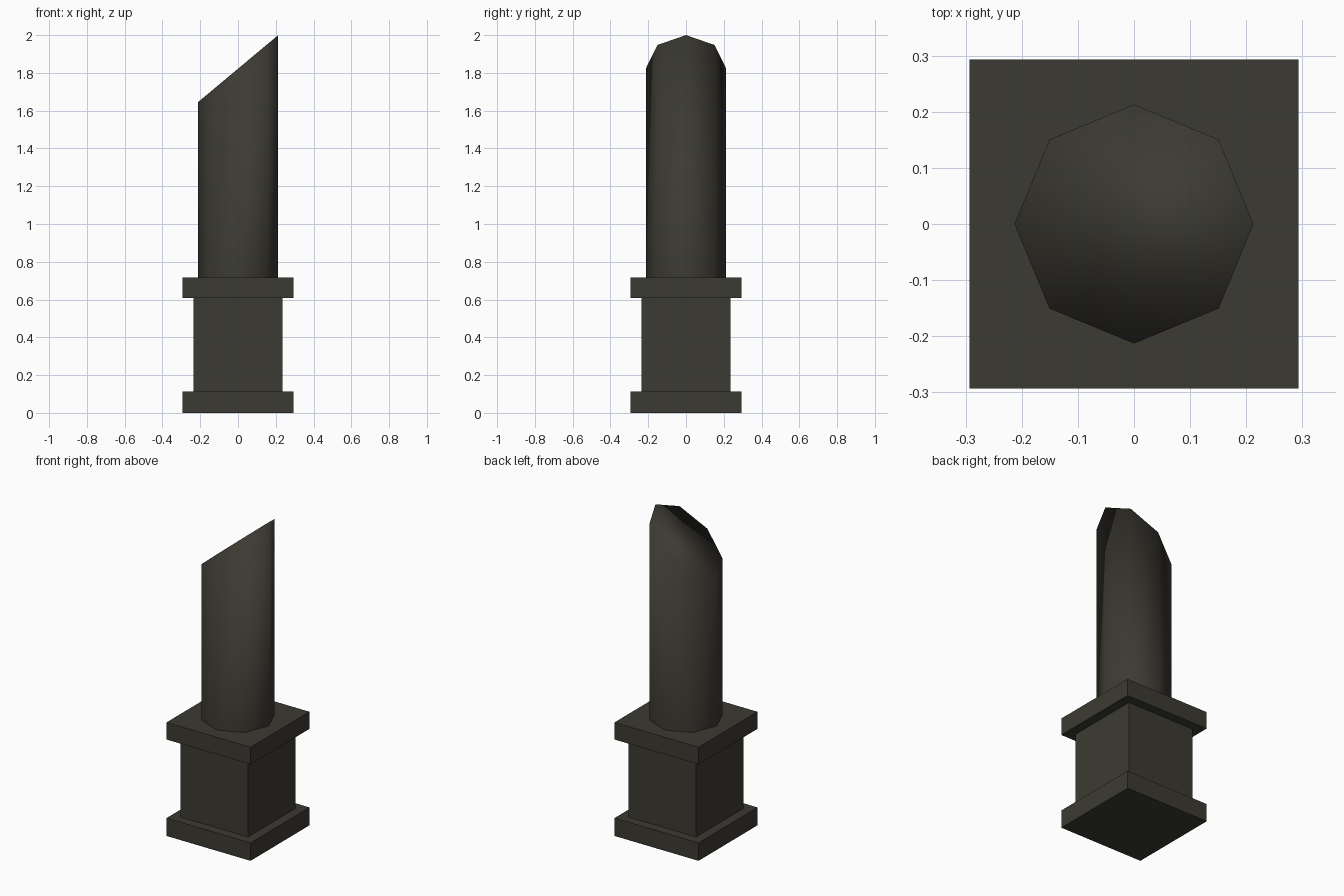
import bpy, bmesh, math

if "Cube" in bpy.data.objects:
    bpy.data.objects.remove(bpy.data.objects["Cube"])

# Dark olive stone, shared by every part
stone = bpy.data.materials.new("dark_stone")
stone.diffuse_color = (0.045, 0.042, 0.032, 1)
stone.use_nodes = True
stone.node_tree.nodes["Principled BSDF"].inputs["Base Color"].default_value = stone.diffuse_color


def finish(name, bm, smooth=False):
    bmesh.ops.recalc_face_normals(bm, faces=bm.faces)
    for f in bm.faces:
        f.smooth = smooth
    mesh = bpy.data.meshes.new(name)
    bm.to_mesh(mesh)
    bm.free()
    mesh.materials.append(stone)
    obj = bpy.data.objects.new(name, mesh)
    bpy.context.collection.objects.link(obj)


def block(name, half, z0, z1):
    bm = bmesh.new()
    bmesh.ops.create_cube(bm, size=1)
    for v in bm.verts:
        v.co = (v.co.x * half * 2, v.co.y * half * 2, z0 if v.co.z < 0 else z1)
    finish(name, bm)


# Square pedestal: foot, body and cap slab
block("pedestal_foot", 0.293, 0, 0.113)
block("pedestal_body", 0.236, 0.113, 0.608)
block("pedestal_cap", 0.293, 0.608, 0.716)

# Octagonal shaft broken off along a slanted plane, softly shaded
R, SIDES = 0.213, 8
bm = bmesh.new()
low, high = [], []
for i in range(SIDES):
    a = 2 * math.pi * i / SIDES
    x, y = R * math.cos(a), R * math.sin(a)
    low.append(bm.verts.new((x, y, 0.716)))
    high.append(bm.verts.new((x, y, 1.822 + 0.178 * x / R)))
for i in range(SIDES):
    j = (i + 1) % SIDES
    bm.faces.new((low[i], low[j], high[j], high[i]))
bm.faces.new(high)
finish("broken_shaft", bm, smooth=True)
